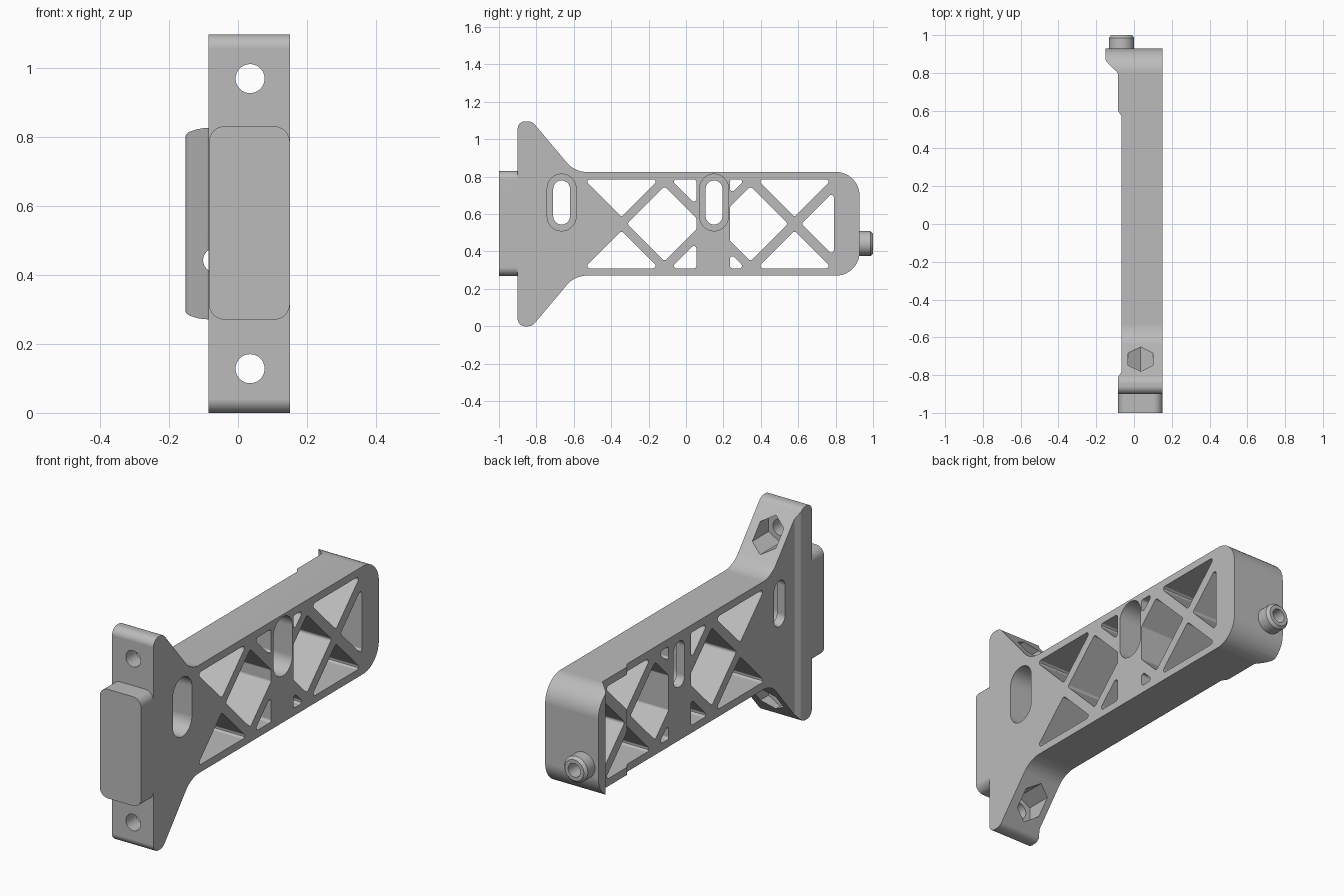
import bpy
import bmesh
import math
from mathutils import Vector

if "Cube" in bpy.data.objects:
    bpy.data.objects.remove(bpy.data.objects["Cube"], do_unlink=True)

ZC = 0.548      # mid height, everything mirrors about it
REAR = 0.928    # rear face of the arm

grey = bpy.data.materials.new("plain_grey")
grey.use_nodes = True
grey.diffuse_color = (0.5, 0.5, 0.5, 1)
grey.node_tree.nodes["Principled BSDF"].inputs["Base Color"].default_value = (0.5, 0.5, 0.5, 1)


def rounded(corners, radius=0.015, steps=6):
    """Polygon with arcs at its corners; a corner may carry its own radius."""
    out = []
    n = len(corners)
    for i, corner in enumerate(corners):
        p = Vector(corner[:2])
        r = corner[2] if len(corner) > 2 else radius
        if r == 0:
            out.append(p)
            continue
        u = (Vector(corners[i - 1][:2]) - p).normalized()
        v = (Vector(corners[(i + 1) % n][:2]) - p).normalized()
        half = u.angle(v) / 2
        centre = p + (u + v).normalized() * r / math.sin(half)
        start = p + u * r / math.tan(half) - centre
        end = p + v * r / math.tan(half) - centre
        for k in range(steps + 1):
            out.append(centre + start.lerp(end, k / steps).normalized() * r)
    return out


def circle(x, y, r, sides=40, turn=0.0):
    return [(x + r * math.cos(turn + math.tau * k / sides),
             y + r * math.sin(turn + math.tau * k / sides)) for k in range(sides)]


def pill(x, y, r, half_height):
    pts = [(x + r * math.cos(math.pi * k / 16), y + half_height - r + r * math.sin(math.pi * k / 16))
           for k in range(17)]
    return pts + [(2 * x - a, 2 * y - b) for a, b in pts]


def flip(points):
    return [(p[0], 2 * ZC - p[1], *p[2:]) for p in reversed(points)]


def finish_mesh(name, bm):
    bmesh.ops.recalc_face_normals(bm, faces=bm.faces)
    mesh = bpy.data.meshes.new(name)
    bm.to_mesh(mesh)
    bm.free()
    mesh.materials.append(grey)
    obj = bpy.data.objects.new(name, mesh)
    bpy.context.collection.objects.link(obj)
    return obj


def prism(name, loops, axis, lo, hi):
    """Extrude flat loops along one axis."""
    place = {"x": lambda p, t: (t, p[0], p[1]),
             "y": lambda p, t: (p[0], t, p[1]),
             "z": lambda p, t: (p[0], p[1], t)}[axis]
    bm = bmesh.new()
    for loop in loops:
        a = [bm.verts.new(place(p, lo)) for p in loop]
        b = [bm.verts.new(place(p, hi)) for p in loop]
        bm.faces.new(a)
        bm.faces.new(b[::-1])
        for i in range(len(a)):
            j = (i + 1) % len(a)
            bm.faces.new((a[i], b[i], b[j], a[j]))
    return finish_mesh(name, bm)


def activate(obj):
    bpy.ops.object.select_all(action="DESELECT")
    obj.select_set(True)
    bpy.context.view_layer.objects.active = obj


def boolean(obj, cutter, operation="DIFFERENCE"):
    activate(obj)
    mod = obj.modifiers.new("cut", "BOOLEAN")
    mod.operation = operation
    mod.solver = "EXACT"
    mod.object = cutter
    bpy.ops.object.modifier_apply(modifier=mod.name)
    bpy.data.objects.remove(cutter, do_unlink=True)


def smooth(obj):
    activate(obj)
    bpy.ops.object.shade_smooth_by_angle(angle=math.radians(30))
    mod = obj.modifiers.new("even_shading", "WEIGHTED_NORMAL")
    mod.keep_sharp = True


# Arm: side outline crossed with the plan outline
upper = [(-0.9, 1.096, 0.04), (-0.823, 1.096, 0.05), (-0.595, 0.825, 0.14), (REAR, 0.825, 0.125)]
arm = prism("bracket_arm", [rounded(upper + flip(upper), steps=10)], "x", -0.3, 0.3)
plan = [(0.15, -1.1, 0), (0.15, 1.1, 0), (-0.152, 1.1, 0), (-0.152, 0.865, 0.035),
        (-0.085, 0.8, 0.02), (-0.085, 0.6, 0.01), (-0.066, 0.572, 0.02),
        (-0.066, -0.783, 0.02), (-0.085, -0.811, 0.01), (-0.085, -1.1, 0)]
boolean(arm, prism("plan_cutter", [rounded(plan)], "z", -0.2, 1.3), "INTERSECT")

# Lattice windows: upper ones mirrored, then those on the midline
TOP = 0.786
tip = ZC + 0.037
windows = []
for y in (-0.345, 0.58):
    reach = TOP - tip
    windows.append([(y - reach, TOP), (y + reach, TOP), (y, tip)])
for y, leg in ((0.055, -0.138), (0.235, 0.083)):
    windows.append([(y, TOP), (y + leg, TOP), (y, TOP - abs(leg))])
windows += [flip(w) for w in windows]
for y, edge in ((-0.115, 0.055), (0.345, 0.235)):
    side = 1 if edge > y else -1
    cut = 0.2 - abs(edge - y)
    windows.append([(y, ZC + 0.2), (edge, ZC + cut), (edge, ZC - cut),
                    (y, ZC - 0.2), (y - side * 0.2, ZC)])
windows.append([(0.79, ZC + 0.173), (0.79, ZC - 0.173), (0.617, ZC)])
boolean(arm, prism("window_cutter", [rounded(w, 0.013) for w in windows], "x", -0.4, 0.4))

# Two through slots with deep recesses on the left side
slots = (-0.665, 0.15)
boolean(arm, prism("recess_cutter", [pill(y, 0.662, 0.077, 0.152) for y in slots], "x", -0.02, 0.4))
boolean(arm, prism("slot_cutter", [pill(y, 0.662, 0.045, 0.118) for y in slots], "x", -0.4, 0.1))

# Bolt holes and hexagonal nut pockets in the two ears
bolts = (ZC - 0.42, ZC + 0.42)
boolean(arm, prism("bolt_cutter", [circle(0.035, z, 0.042) for z in bolts], "y", -1.2, -0.7))
boolean(arm, prism("nut_cutter", [circle(0.035, z, 0.077, 6, math.pi / 2) for z in bolts],
                   "y", -0.815, -0.4))

# Hole behind the rear pin
PIN_X, PIN_Z = -0.066, 0.442
boolean(arm, prism("pin_hole_cutter", [circle(PIN_X, PIN_Z, 0.035)], "y", 0.775, 1.2))
smooth(arm)

# Front pad
pad = [(-0.084, 0.83), (0.15, 0.83), (0.15, 0.27), (-0.084, 0.27)]
smooth(prism("front_pad", [rounded(pad, 0.045, 8)], "y", -1.0, -0.895))

# Rear pin: chamfered tube
bm = bmesh.new()
section = [(0.035, REAR), (0.067, REAR), (0.067, 0.986), (0.054, 1.0), (0.035, 1.0)]
verts = [bm.verts.new((PIN_X + r, y, PIN_Z)) for r, y in section]
edges = [bm.edges.new((verts[i - 1], verts[i])) for i in range(len(verts))]
bmesh.ops.spin(bm, geom=verts + edges, cent=(PIN_X, 0, PIN_Z), axis=(0, 1, 0),
               angle=math.tau, steps=40)
bmesh.ops.remove_doubles(bm, verts=bm.verts, dist=0.0005)
smooth(finish_mesh("rear_pin", bm))
